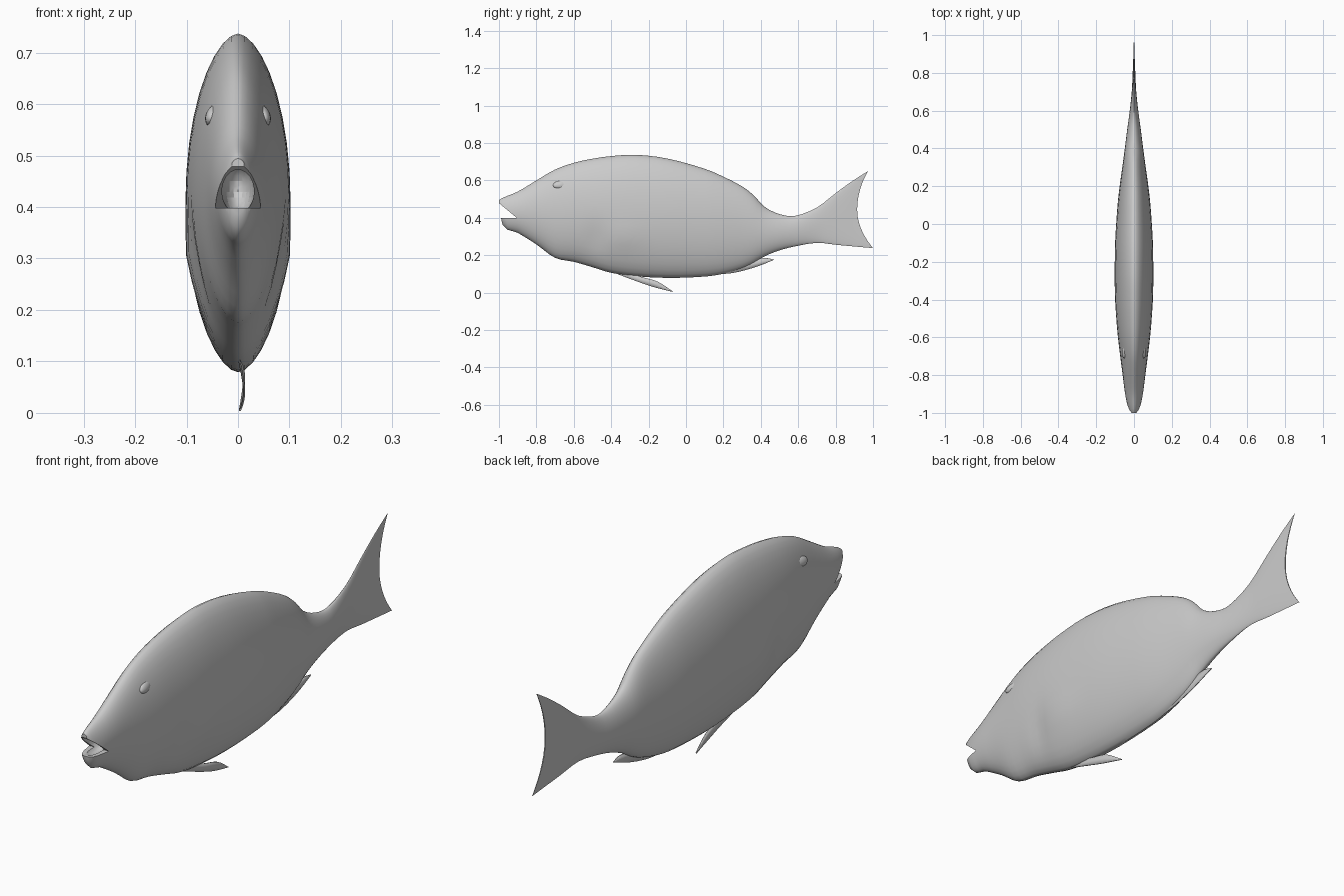
import bpy, bmesh, math
from mathutils import Vector

if "Cube" in bpy.data.objects:
    bpy.data.objects.remove(bpy.data.objects["Cube"])


def make(name, verts, faces, angle=40):
    me = bpy.data.meshes.new(name)
    me.from_pydata(verts, [], faces)
    bm = bmesh.new()
    bm.from_mesh(me)
    bmesh.ops.recalc_face_normals(bm, faces=bm.faces)
    bm.to_mesh(me)
    bm.free()
    ob = bpy.data.objects.new(name, me)
    bpy.context.collection.objects.link(ob)
    smooth(ob, angle)
    return ob


def smooth(ob, angle=40):
    bpy.ops.object.select_all(action='DESELECT')
    ob.select_set(True)
    bpy.context.view_layer.objects.active = ob
    bpy.ops.object.shade_smooth_by_angle(angle=math.radians(angle))


def spline(pts, sub):
    """Smooth curve through the points, keyed on the first coordinate."""
    out = []
    n = len(pts)
    P = [Vector(p) for p in pts]

    def slope(i):
        a, b = P[max(i - 1, 0)], P[min(i + 1, n - 1)]
        return (b - a) / (b[0] - a[0])
    for i in range(n - 1):
        h = P[i + 1][0] - P[i][0]
        for k in range(sub):
            u = k / sub
            v = (P[i] * (2*u**3 - 3*u**2 + 1) + slope(i) * h * (u**3 - 2*u**2 + u)
                 + P[i + 1] * (3*u**2 - 2*u**3) + slope(i + 1) * h * (u**3 - u**2))
            out.append(v)
    out.append(P[-1])
    return out


# Body and tail: stations of (y, top, bottom, half width)
stations = [
    (-1.0, .494, .470, .012), (-.98, .507, .361, .029), (-.9, .540, .320, .047),
    (-.8, .600, .258, .060), (-.7, .658, .186, .073), (-.6, .694, .165, .085),
    (-.5, .716, .136, .094), (-.4, .730, .106, .100), (-.27, .737, .088, .102),
    (-.1, .717, .079, .100), (.1, .662, .086, .087), (.2, .620, .101, .076),
    (.3, .568, .130, .062), (.36, .522, .158, .054), (.42, .459, .194, .046),
    (.5, .420, .226, .036), (.58, .410, .247, .025), (.7, .455, .266, .012),
    (.81, .532, .255, .008), (.91, .598, .246, .005), (1.0, .650, .238, .002)]
N = 36


def surface_point(s, k):
    y, top, bot, w = s
    a = 2 * math.pi * k / N
    t, c = math.sin(a), math.cos(a)
    z = (top + bot) / 2 + t * (top - bot) / 2
    x = w * math.copysign(abs(c) ** 1.15, c)
    # Gill hollow and the swelling behind it
    dent = -.008 * math.exp(-((y + .48) / .05) ** 2 - ((z - .29) / .08) ** 2)
    dent += .006 * math.exp(-((y + .33) / .09) ** 2 - ((z - .30) / .06) ** 2)
    x += math.copysign(dent, dent * c) if abs(c) > 1e-4 else 0
    if y > .7:  # forked trailing edge
        edge = .915 + (.058 if t > 0 else .085) * t * t
        y = .7 + (y - .7) / .3 * (edge - .7)
    return (x, y, z)


rings = spline(stations, 3)
verts = [surface_point(s, k) for s in rings for k in range(N)]
faces = [(r*N + k, r*N + (k+1) % N, (r+1)*N + (k+1) % N, (r+1)*N + k)
         for r in range(len(rings) - 1) for k in range(N)]
faces.append(tuple(range(N)))
last = (len(rings) - 1) * N
half = N // 4  # close the trailing edge with strips between left and right
for j in range(-half, half):
    strip = [last + i % N for i in (j, j + 1, 2*half - j - 1, 2*half - j)]
    faces.append(tuple(dict.fromkeys(strip)))
body = make("fish_body", verts, faces)

# Mouth: wedge notch plus a hollow inside
prof = [(-.903, .398), (-1.1, .562), (-1.1, .398)]
notch = make("mouth_notch_cutter",
             [(x, y, z) for x in (-.2, .2) for y, z in prof],
             [(0, 1, 2), (5, 4, 3), (0, 3, 4, 1), (1, 4, 5, 2), (2, 5, 3, 0)])
bpy.ops.mesh.primitive_uv_sphere_add(segments=24, ring_count=16, radius=1,
                                     location=(0, -.92, .44))
hollow = bpy.context.object
hollow.name = "mouth_hollow_cutter"
hollow.scale = (.033, .09, .055)
for cutter in (notch, hollow):
    cutter.hide_render = True
    mod = body.modifiers.new("mouth", 'BOOLEAN')
    mod.operation = 'DIFFERENCE'
    mod.solver = 'EXACT'
    mod.object = cutter
    bpy.context.view_layer.objects.active = body
    bpy.ops.object.modifier_apply(modifier=mod.name)
    bpy.data.objects.remove(cutter)
smooth(body)

# Eye bulges
for side, label in ((-1, "left"), (1, "right")):
    bpy.ops.mesh.primitive_uv_sphere_add(segments=20, ring_count=12, radius=1,
                                         location=(side * .047, -.67, .578))
    eye = bpy.context.object
    eye.name = "eye_" + label
    eye.scale = (.015, .042, .022)
    eye.rotation_euler = (.15, side * -.35, side * .1)
    smooth(eye)


# Thin fins: strip between an upper and a lower edge
def fin(name, upper, lower, bend):
    up, lo = spline(upper, 4), spline(lower, 4)
    v = []
    for i, (a, b) in enumerate(zip(up, lo)):
        f = i / (len(up) - 1)
        for p in (a, (a + b) / 2, b):
            v.append((bend * math.sin(math.pi * f * .9), p[0], p[1]))
    f = [(3*i + k, 3*i + k + 1, 3*i + k + 4, 3*i + k + 3)
         for i in range(len(up) - 1) for k in range(2)]
    ob = make(name, v, f)
    m = ob.modifiers.new("thickness", 'SOLIDIFY')
    m.thickness = .004
    m.offset = 0


fin("pelvic_fin",
    [(-.36, .125), (-.24, .085), (-.15, .058), (-.07, .006)],
    [(-.40, .112), (-.27, .063), (-.18, .032), (-.072, .004)], .012)
fin("anal_fin",
    [(.18, .13), (.30, .165), (.42, .185), (.47, .177)],
    [(.17, .097), (.26, .107), (.37, .136), (.468, .174)], .004)
